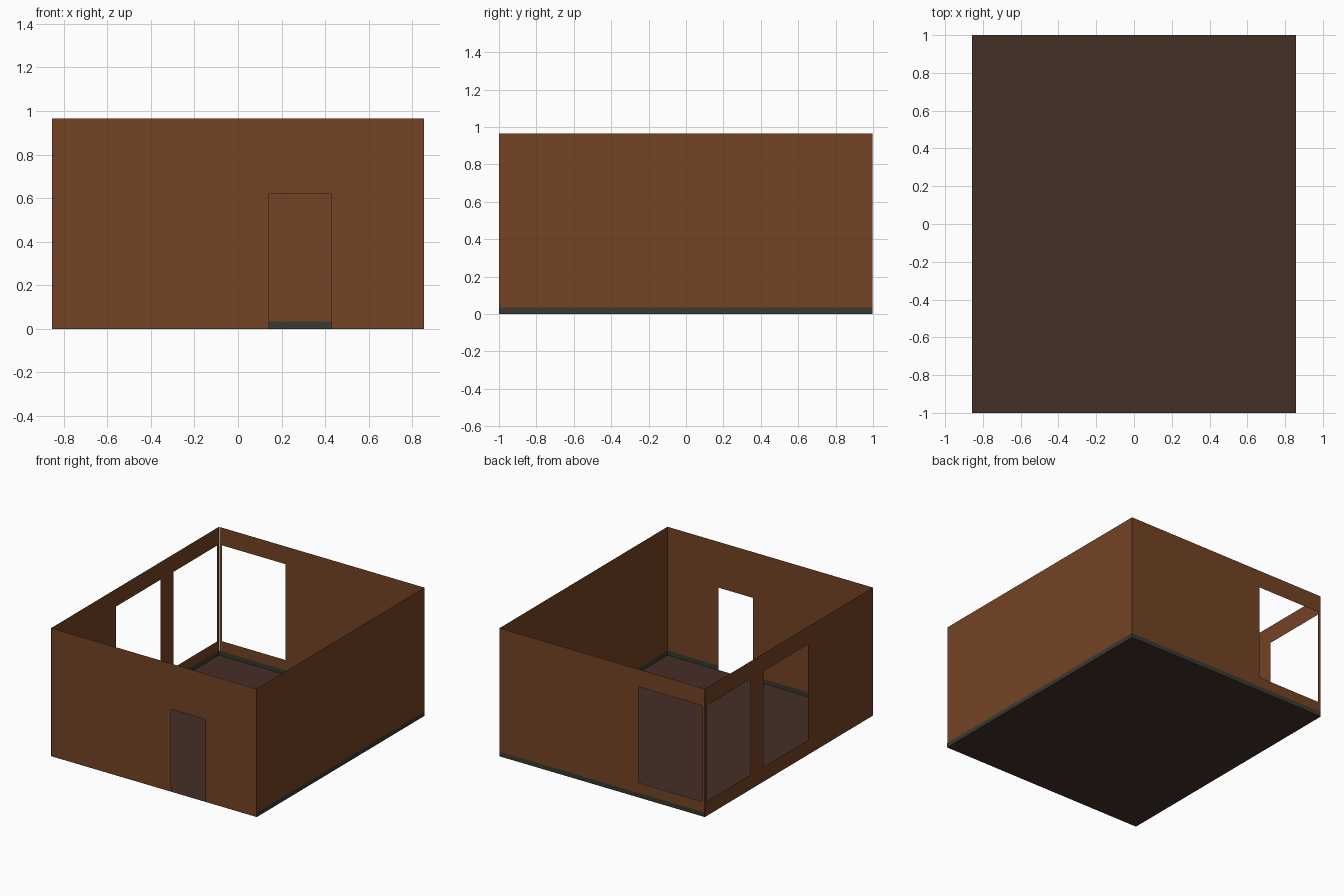
import bpy, bmesh

if "Cube" in bpy.data.objects:
    bpy.data.objects.remove(bpy.data.objects["Cube"])

HX, HY, H = 0.857, 1.0, 0.965      # room half sizes and wall height
SKIRT, EPS = 0.034, 0.0025         # skirting height and its offset from the wall


def material(name, rgb):
    m = bpy.data.materials.new(name)
    m.diffuse_color = (*rgb, 1)
    m.use_nodes = True
    m.node_tree.nodes["Principled BSDF"].inputs["Base Color"].default_value = m.diffuse_color
    return m


brown = material("brown_wall", (0.172, 0.056, 0.018))
floor_brown = material("dark_floor_brown", (0.060, 0.029, 0.019))
charcoal = material("charcoal_green", (0.040, 0.041, 0.030))


def panel(name, mat, axis, pos, span, height, holes=()):
    """Thin upright sheet at axis=pos; holes are (u0, u1, z0, z1) openings."""
    us = sorted({*span, *(v for h in holes for v in h[:2])})
    zs = sorted({0.0, height, *(v for h in holes for v in h[2:])})
    bm = bmesh.new()
    for u0, u1 in zip(us, us[1:]):
        for z0, z1 in zip(zs, zs[1:]):
            cu, cz = (u0 + u1) / 2, (z0 + z1) / 2
            if any(h[0] < cu < h[1] and h[2] < cz < h[3] for h in holes):
                continue
            ring = [(u0, z0), (u1, z0), (u1, z1), (u0, z1)]
            bm.faces.new([bm.verts.new((pos, u, z) if axis == 'x' else (u, pos, z))
                          for u, z in ring])
    bmesh.ops.remove_doubles(bm, verts=bm.verts, dist=1e-5)
    # face outwards from the room
    for f in bm.faces:
        f.normal_update()
        c = f.normal.x if axis == 'x' else f.normal.y
        if c * pos < 0:
            f.normal_flip()
    me = bpy.data.meshes.new(name)
    bm.to_mesh(me)
    bm.free()
    me.materials.append(mat)
    ob = bpy.data.objects.new(name, me)
    bpy.context.collection.objects.link(ob)
    return ob


# Floor sheet
bpy.ops.mesh.primitive_plane_add(size=2)
floor = bpy.context.object
floor.name = "floor"
floor.scale = (HX, HY, 1)
floor.data.materials.append(floor_brown)

# Walls with a doorway and three tall windows
WZ = (0.11, 0.832)
X, Y = HX - EPS, HY - EPS
door = (0.143, 0.429, 0.0, 0.62)
panel("front_wall", brown, 'y', -HY, (-X, X), H, [door])
panel("back_wall", brown, 'y', Y, (-X, X), H, [(-0.833, -0.304, *WZ)])
panel("left_wall", brown, 'x', -HX, (-HY, Y), H,
      [(-0.23, 0.303, *WZ), (0.455, 0.976, *WZ)])
panel("right_wall", brown, 'x', X, (-HY, Y), H)

# Skirting inside every wall, stopping at the doorway
panel("front_skirting", charcoal, 'y', -HY + EPS, (-X, X), SKIRT, [door[:2] + (0, SKIRT)])
panel("left_skirting", charcoal, 'x', -HX + EPS, (-HY, Y), SKIRT)
panel("back_skirting_inner", charcoal, 'y', Y - EPS, (-X, X), SKIRT)
panel("right_skirting_inner", charcoal, 'x', X - EPS, (-HY, Y), SKIRT)

# Skirting that also shows on the outside of the back and right walls
panel("back_skirting_outer", charcoal, 'y', HY, (-X, X), SKIRT)
panel("right_skirting_outer", charcoal, 'x', HX, (-HY, Y), SKIRT)
